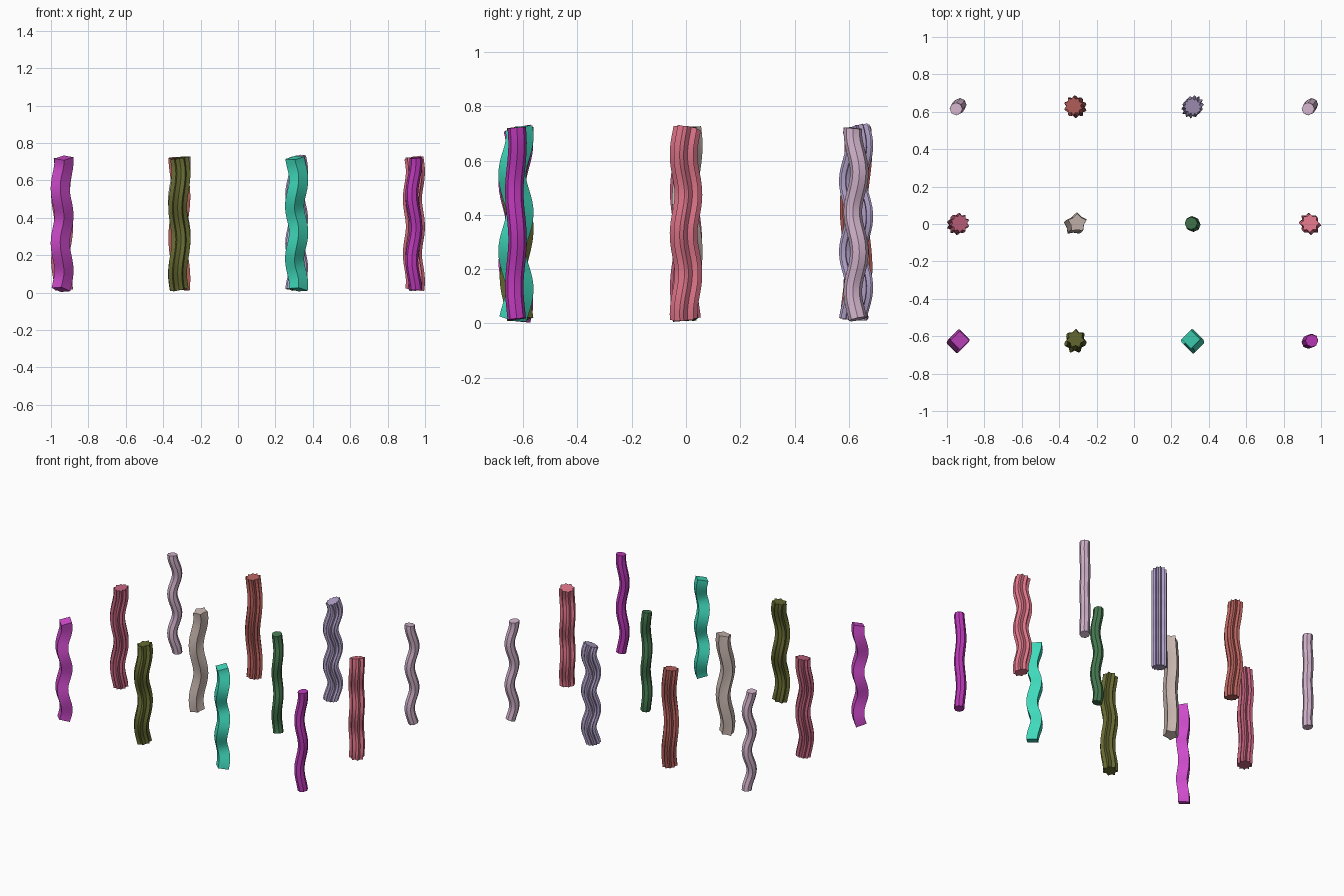
import bpy, bmesh, math
from mathutils import Vector

if "Cube" in bpy.data.objects:
    bpy.data.objects.remove(bpy.data.objects["Cube"])

SPACING = 0.627
Z0, Z1 = 0.016, 0.720
STEPS = 40


def profile(points, outer, inner, rot):
    """Polygon (inner is None) or star cross-section."""
    n = points if inner is None else points * 2
    pts = []
    for i in range(n):
        r = outer if inner is None or i % 2 == 0 else inner
        a = math.radians(rot) + 2 * math.pi * i / n
        pts.append((r * math.cos(a), r * math.sin(a)))
    return pts


def column(name, col, row, section, wave, color):
    """Sweep a section up a gently waving path, rings square to the path."""
    ax, ay, turns, px, py = wave
    w = 2 * math.pi * turns

    def path(t):
        return Vector((col * SPACING + ax * math.cos(w * (t - 1) + math.radians(px)),
                       row * SPACING + ay * math.cos(w * (t - 1) + math.radians(py)),
                       Z0 + (Z1 - Z0) * t))

    bm = bmesh.new()
    rings = []
    for s in range(STEPS + 1):
        t = s / STEPS
        tangent = (path(t + 0.001) - path(t - 0.001)).normalized()
        q = Vector((0, 0, 1)).rotation_difference(tangent)
        rings.append([bm.verts.new(path(t) + q @ Vector((x, y, 0)))
                      for x, y in section])
    n = len(section)
    for a, b in zip(rings, rings[1:]):
        for i in range(n):
            j = (i + 1) % n
            bm.faces.new((a[i], a[j], b[j], b[i]))
    bm.faces.new(rings[0][::-1])
    bm.faces.new(rings[-1])
    mesh = bpy.data.meshes.new(name)
    bm.to_mesh(mesh)
    bm.free()
    ob = bpy.data.objects.new(name, mesh)
    bpy.context.collection.objects.link(ob)
    mat = bpy.data.materials.new(name + "_paint")
    mat.diffuse_color = (*color, 1)
    mat.use_nodes = True
    mat.node_tree.nodes["Principled BSDF"].inputs["Base Color"].default_value = mat.diffuse_color
    mesh.materials.append(mat)
    bpy.ops.object.select_all(action='DESELECT')
    ob.select_set(True)
    bpy.context.view_layer.objects.active = ob
    bpy.ops.object.shade_smooth_by_angle(angle=math.radians(30))


square = profile(4, 0.051, None, 90)
rod = profile(8, 0.034, None, 0)

# front row
column("square_column_magenta", -1.5, -1, square, (0.010, 0.013, 2.4, 20, 70), (0.62, 0.07, 0.60))
column("star_column_olive", -0.5, -1, profile(7, 0.051, 0.036, 90), (0.009, 0.014, 2.0, 90, 20), (0.13, 0.14, 0.03))
column("square_column_teal", 0.5, -1, square, (0.011, 0.014, 2.5, 150, 40), (0.05, 0.70, 0.50))
column("rod_column_magenta", 1.5, -1, rod, (0.011, 0.006, 2.0, 20, 60), (0.50, 0.04, 0.48))
# middle row
column("star_column_crimson", -1.5, 0, profile(10, 0.051, 0.038, 90), (0.010, 0.008, 2.0, 20, 60), (0.52, 0.12, 0.20))
column("star_column_beige", -0.5, 0, profile(5, 0.051, 0.036, 90), (0.012, 0.010, 1.8, 30, 60), (0.58, 0.47, 0.43))
column("rod_column_green", 0.5, 0, rod, (0.008, 0.008, 2.3, 180, 60), (0.06, 0.19, 0.08))
column("star_column_pink", 1.5, 0, profile(8, 0.051, 0.038, 90), (0.008, 0.009, 2.4, 90, -60), (0.70, 0.17, 0.24))
# back row
column("rod_column_mauve", -1.5, 1, rod, (0.011, 0.012, 2.5, 170, 190), (0.64, 0.45, 0.60))
column("star_column_red", -0.5, 1, profile(10, 0.051, 0.038, 90), (0.010, 0.009, 1.6, 170, 60), (0.48, 0.12, 0.11))
column("star_column_lavender", 0.5, 1, profile(12, 0.051, 0.039, 90), (0.010, 0.012, 2.7, 90, 90), (0.42, 0.34, 0.56))
column("rod_column_rose", 1.5, 1, rod, (0.010, 0.012, 2.4, 190, 200), (0.64, 0.45, 0.60))
